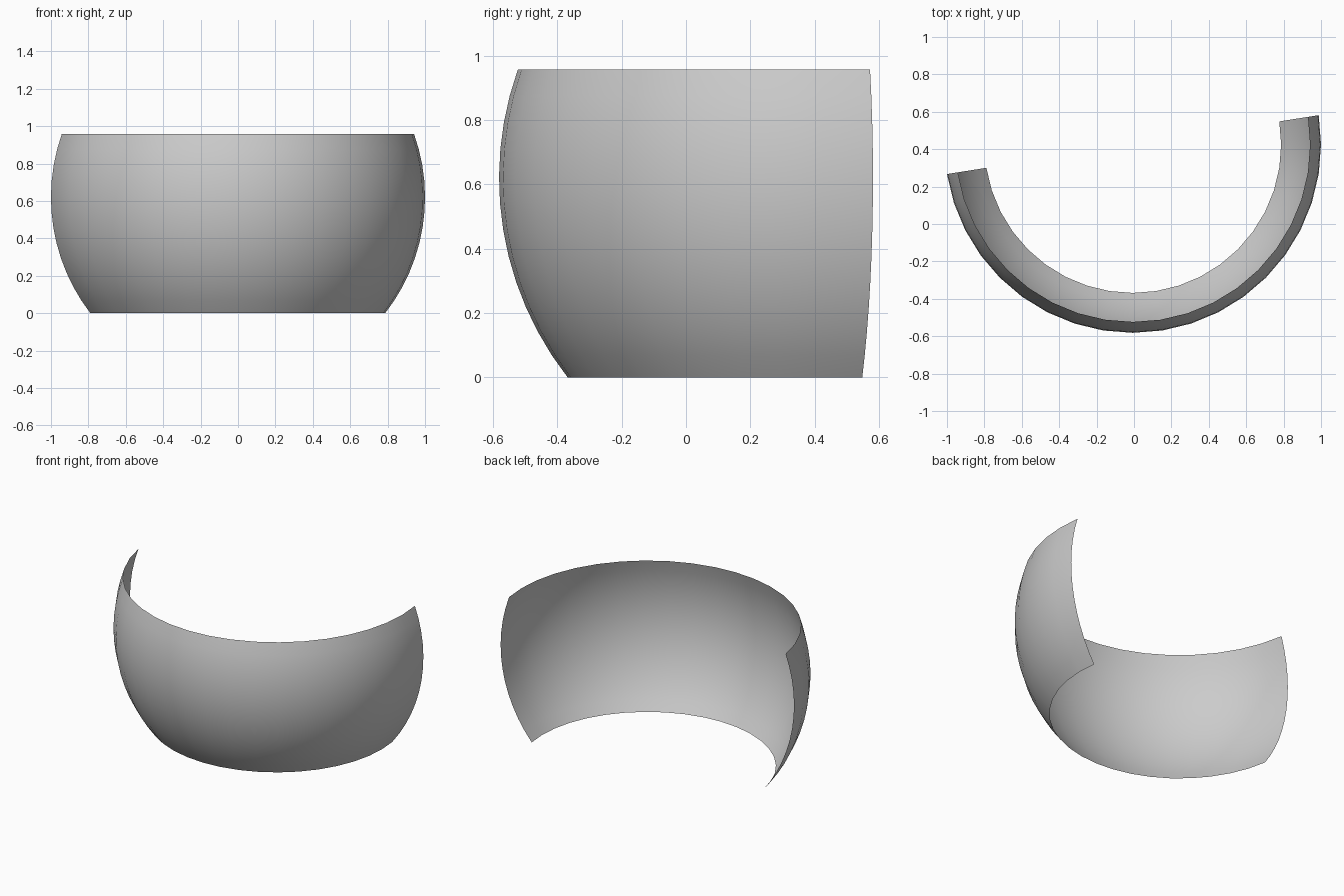
import bpy, bmesh
from math import sin, cos, radians

if "Cube" in bpy.data.objects:
    bpy.data.objects.remove(bpy.data.objects["Cube"])

# Curved band: half-turn zone of a sphere, open single-sided shell
R, CX, CY = 1.0062, -0.0062, 0.4244
LOW, HIGH = radians(-38), radians(19.6)     # latitude limits
SEGS, RINGS = 20, 12
CZ = -R * sin(LOW)

bm = bmesh.new()
rows = []
for i in range(RINGS + 1):
    lat = LOW + (HIGH - LOW) * i / RINGS
    row = []
    for k in range(SEGS + 1):
        a = radians(-171 + 9 * k)
        row.append(bm.verts.new((CX + R * cos(lat) * cos(a),
                                 CY + R * cos(lat) * sin(a),
                                 CZ + R * sin(lat))))
    rows.append(row)
for lo, hi in zip(rows, rows[1:]):
    for k in range(SEGS):
        bm.faces.new((lo[k], lo[k + 1], hi[k + 1], hi[k]))

mesh = bpy.data.meshes.new("curved_band")
bm.to_mesh(mesh)
bm.free()
band = bpy.data.objects.new("curved_band", mesh)
bpy.context.collection.objects.link(band)

# Smooth shading
for p in mesh.polygons:
    p.use_smooth = True
